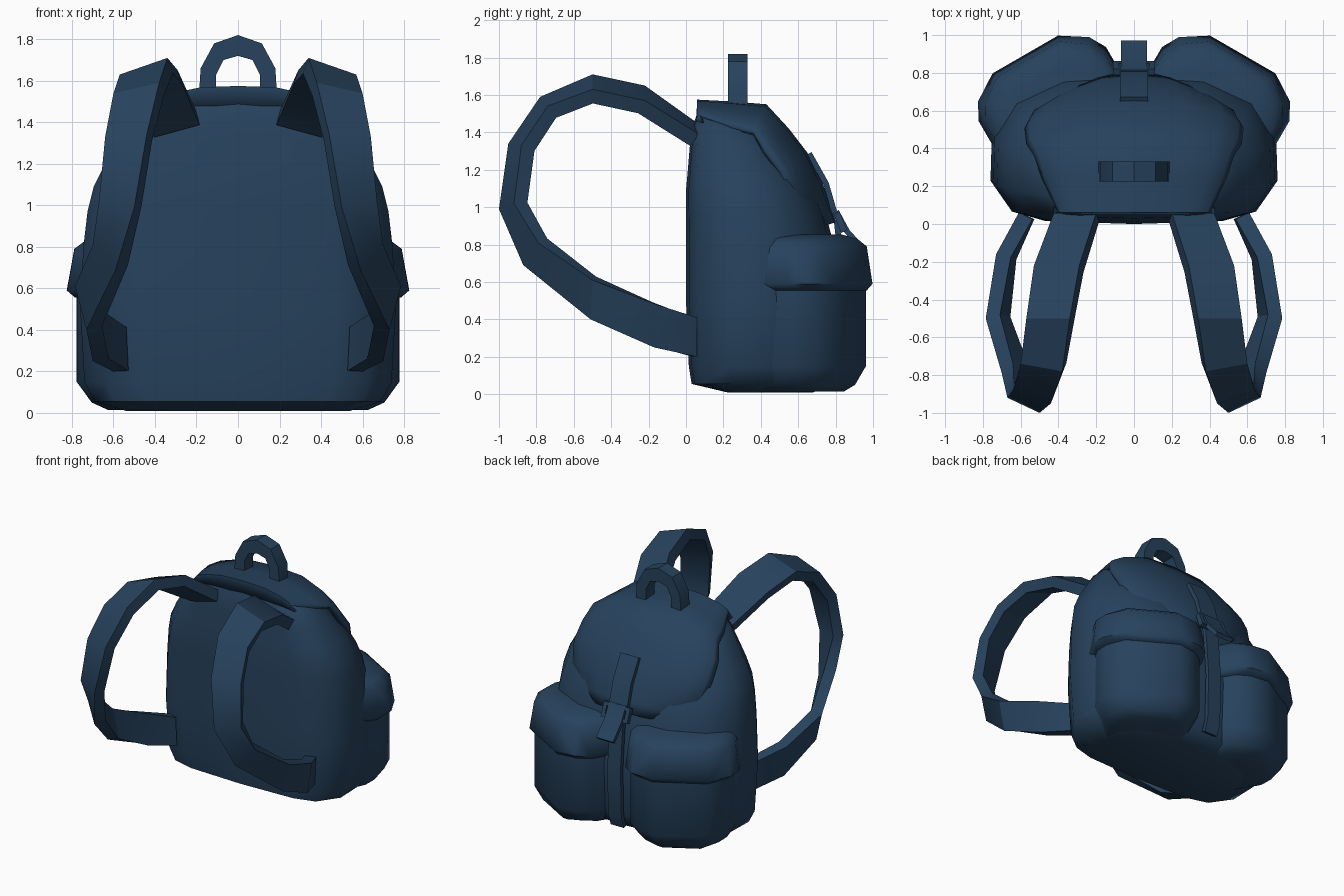
import bpy, bmesh, math
from mathutils import Vector, Matrix

if "Cube" in bpy.data.objects:
    bpy.data.objects.remove(bpy.data.objects["Cube"])

navy = bpy.data.materials.new("navy_canvas")
navy.diffuse_color = (0.02, 0.055, 0.11, 1)
navy.use_nodes = True
navy.node_tree.nodes["Principled BSDF"].inputs["Base Color"].default_value = navy.diffuse_color


def finish(bm, name, angle=35):
    bmesh.ops.recalc_face_normals(bm, faces=bm.faces)
    me = bpy.data.meshes.new(name)
    bm.to_mesh(me)
    bm.free()
    ob = bpy.data.objects.new(name, me)
    bpy.context.collection.objects.link(ob)
    me.materials.append(navy)
    bpy.ops.object.select_all(action='DESELECT')
    ob.select_set(True)
    bpy.context.view_layer.objects.active = ob
    bpy.ops.object.shade_smooth_by_angle(angle=math.radians(angle))
    return ob


def loft(name, rings, angle=35):
    """Skin a row of equal closed rings and cap both ends."""
    bm = bmesh.new()
    vs = [[bm.verts.new(p) for p in r] for r in rings]
    n = len(rings[0])
    for a, b in zip(vs, vs[1:]):
        for i in range(n):
            j = (i + 1) % n
            bm.faces.new((a[i], a[j], b[j], b[i]))
    bm.faces.new(vs[0])
    bm.faces.new(vs[-1])
    return finish(bm, name, angle)


def ribbon(name, path, half, thick, angle=20):
    """Flat webbing along a (y, z) path, raised to its outer side."""
    rings = []
    for i, (y, z) in enumerate(path):
        p, q = path[max(i - 1, 0)], path[min(i + 1, len(path) - 1)]
        d = Vector((q[0] - p[0], q[1] - p[1])).normalized()
        oy, oz = -d.y * thick, d.x * thick
        rings.append([(-half, y, z), (half, y, z),
                      (half, y + oy, z + oz), (-half, y + oy, z + oz)])
    return loft(name, rings, angle)


# Main bag: flat back panel, rounded front; levels are z, half width, rear y, front y
def bag_ring(z, w, y0, y1):
    d = y1 - y0
    side = [(0.62, 0.02), (0.85, 0.08), (1, 0.28), (0.99, 0.58), (0.84, 0.82), (0.5, 0.97)]
    right = [(w * u, y0 + d * v, z) for u, v in side]
    left = [(-x, y, zz) for x, y, zz in reversed(right)]
    return [(0, y0, z)] + right + [(0, y1, z)] + left


levels = [(0.01, 0.54, 0.22, 0.68), (0.055, 0.69, 0.03, 0.77), (0.15, 0.74, 0.015, 0.81),
          (0.5, 0.76, 0.0, 0.82), (0.8, 0.745, 0.0, 0.79), (0.97, 0.725, 0.0, 0.745),
          (1.09, 0.695, 0.0, 0.69), (1.2, 0.64, 0.01, 0.63), (1.32, 0.56, 0.02, 0.55),
          (1.42, 0.49, 0.03, 0.46), (1.5, 0.38, 0.06, 0.38)]
loft("main_bag", [bag_ring(*l) for l in levels], 50)

# Top flap: a curved sheet; stations are y, z, half width, side drop, normal angle
stations = [(0.055, 1.48, 0.43, 0.02, 90), (0.06, 1.575, 0.40, 0.07, 90),
            (0.25, 1.565, 0.49, 0.12, 88), (0.43, 1.55, 0.53, 0.14, 65),
            (0.55, 1.42, 0.57, 0.15, 42), (0.65, 1.29, 0.58, 0.15, 34),
            (0.73, 1.13, 0.55, 0.16, 25), (0.775, 1.0, 0.44, 0.14, 20),
            (0.80, 0.92, 0.24, 0.05, 18)]
bm = bmesh.new()
rows = []
for y, z, w, drop, a in stations:
    a = math.radians(a)
    row = []
    for u in (-1, -0.96, -0.8, -0.45, 0, 0.45, 0.8, 0.96, 1):
        k = drop * (abs(u) ** 3 if abs(u) < 1 else 1.15)
        row.append(bm.verts.new((w * u, y - k * math.cos(a), z - k * math.sin(a))))
    rows.append(row)
for a, b in zip(rows, rows[1:]):
    for i in range(8):
        bm.faces.new((a[i], a[i + 1], b[i + 1], b[i]))
flap = finish(bm, "top_flap", 50)
if flap.data.polygons[20].normal.z < 0:
    flap.data.flip_normals()
sol = flap.modifiers.new("thickness", 'SOLIDIFY')
sol.thickness = 0.04
sol.offset = -1


# Side pockets with lids, turned 30 degrees outward; levels are z, half width, reach, corner width
def pocket_ring(z, h, n, c, s):
    prof = [(-h, 0.5), (-h, n - 0.18), (-h + 0.05, n - 0.09), (-c, n),
            (c, n), (h - 0.05, n - 0.09), (h, n - 0.18), (h, 0.5)]
    co, si = math.cos(math.pi / 6), 0.5
    return [(s * ((t + 0.05) * co + m * si), -(t + 0.05) * si + m * co, z) for t, m in prof]


for s, side in ((1, "right"), (-1, "left")):
    loft(side + "_pocket", [pocket_ring(*l, s) for l in
         ((0.015, 0.24, 0.93, 0.13), (0.05, 0.30, 0.98, 0.16), (0.15, 0.355, 1.03, 0.19),
          (0.6, 0.355, 1.03, 0.19))], 45)
    loft(side + "_pocket_lid", [pocket_ring(*l, s) for l in
         ((0.555, 0.36, 1.035, 0.19), (0.59, 0.39, 1.065, 0.2), (0.79, 0.365, 1.035, 0.19),
          (0.83, 0.33, 0.99, 0.17), (0.855, 0.26, 0.91, 0.13))], 50)

# Shoulder straps: upper/inner edge and lower/outer edge at each station
edges = [((0.20, 0.06, 1.45), (0.42, 0.07, 1.39)), ((0.29, -0.22, 1.65), (0.53, -0.22, 1.57)),
         ((0.34, -0.50, 1.71), (0.57, -0.50, 1.63)), ((0.38, -0.78, 1.59), (0.60, -0.74, 1.54)),
         ((0.44, -0.95, 1.34), (0.64, -0.88, 1.33)), ((0.50, -1.00, 0.99), (0.67, -0.92, 1.02)),
         ((0.59, -0.87, 0.69), (0.70, -0.79, 0.81)), ((0.73, -0.51, 0.40), (0.785, -0.50, 0.61)),
         ((0.70, -0.17, 0.25), (0.73, -0.16, 0.48)), ((0.60, 0.06, 0.20), (0.61, 0.06, 0.41))]
edges = [(Vector(a), Vector(b)) for a, b in edges]
for s, side in ((1, "right"), (-1, "left")):
    rings = []
    for i, (a, b) in enumerate(edges):
        p, q = edges[max(i - 1, 0)], edges[min(i + 1, len(edges) - 1)]
        along = (q[0] + q[1]) - (p[0] + p[1])
        inward = -along.cross(b - a).normalized() * 0.08
        rings.append([(s * v.x, v.y, v.z) for v in (a, b, b + inward, a + inward)])
    loft(side + "_shoulder_strap", rings, 30)

# Carry handle arch
outer = [(0.19, 1.5), (0.18, 1.66), (0.115, 1.78), (0, 1.82)]
inner = [(0.105, 1.5), (0.105, 1.63), (0.07, 1.70), (0, 1.72)]
pairs = list(zip(outer, inner))
pairs += [((-o[0], o[1]), (-n[0], n[1])) for o, n in reversed(pairs[:-1])]
loft("carry_handle", [[(o[0], 0.225, o[1]), (o[0], 0.33, o[1]), (n[0], 0.33, n[1]),
                       (n[0], 0.225, n[1])] for o, n in pairs], 30)

# Closing strap on the flap, its loose end, and the webbing between the pockets
ribbon("flap_strap", [(0.645, 1.28), (0.735, 1.12), (0.79, 0.93)], 0.075, 0.03)
ribbon("loose_strap_end", [(0.79, 0.97), (0.85, 0.86), (0.95, 0.75)], 0.07, 0.03)
ribbon("lower_webbing", [(0.79, 0.93), (0.81, 0.75), (0.83, 0.5), (0.82, 0.15), (0.79, 0.07)],
       0.055, 0.03)

# Buckle frame from four bars, tilted to the strap
bm = bmesh.new()
tilt = Matrix.Translation((0, 0.825, 0.92)) @ Matrix.Rotation(math.radians(22), 4, 'X')
for x, z, sx, sz in ((0.095, 0, 0.03, 0.11), (-0.095, 0, 0.03, 0.11),
                     (0, 0.042, 0.18, 0.026), (0, -0.042, 0.18, 0.026)):
    bmesh.ops.create_cube(bm, size=1, matrix=tilt @ Matrix.Translation((x, 0, z))
                          @ Matrix.Diagonal((sx, 0.035, sz, 1)))
finish(bm, "buckle")
